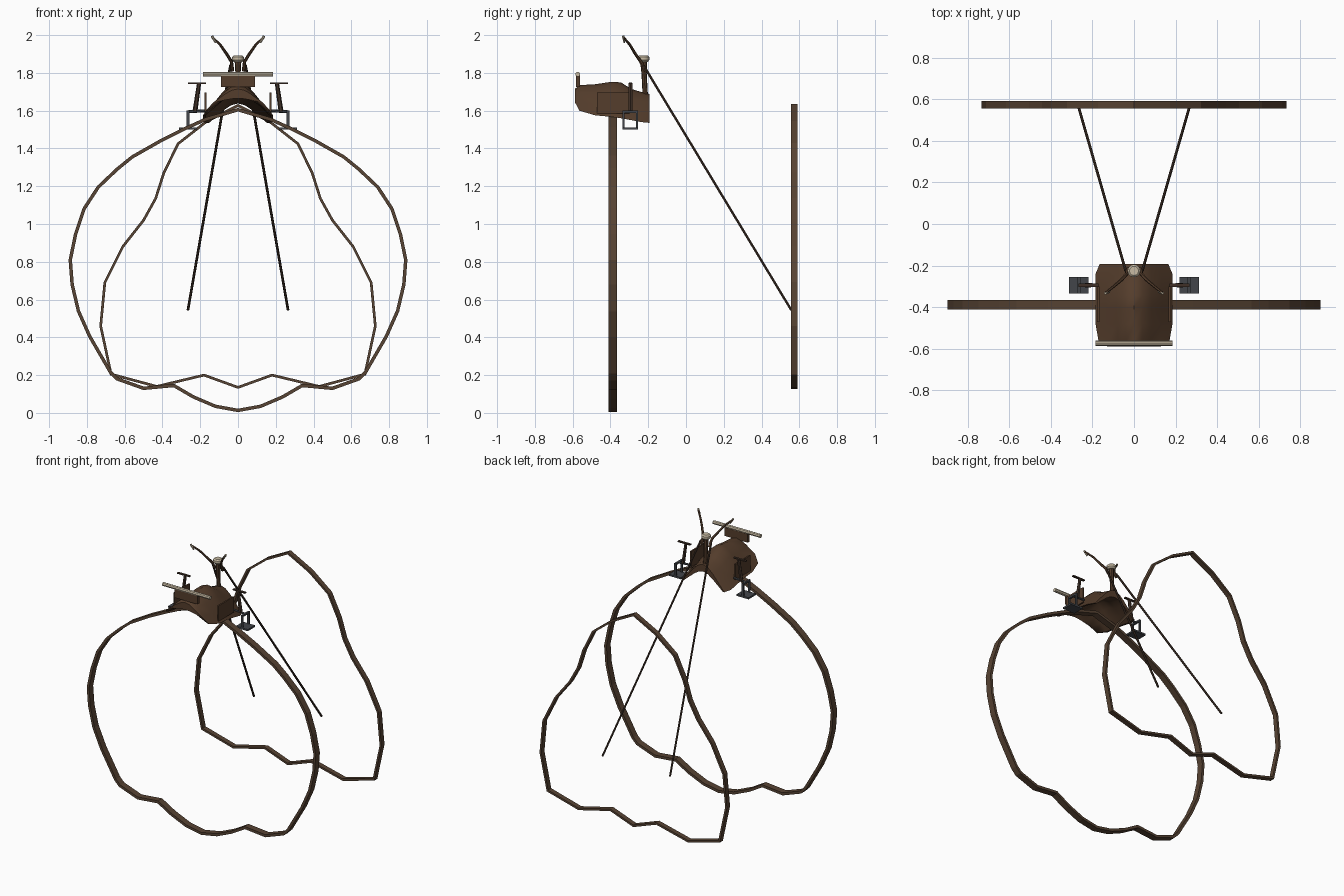
import bpy, bmesh, math
from mathutils import Vector

if "Cube" in bpy.data.objects:
    bpy.data.objects.remove(bpy.data.objects["Cube"])


def mat(name, rgb):
    m = bpy.data.materials.new(name)
    m.diffuse_color = (*rgb, 1)
    m.use_nodes = True
    m.node_tree.nodes["Principled BSDF"].inputs["Base Color"].default_value = m.diffuse_color
    return m


WOOD = mat("brown wood", (0.095, 0.056, 0.033))
LEATHER = mat("brown leather", (0.090, 0.047, 0.025))
DARK = mat("dark brown", (0.050, 0.030, 0.020))
IRON = mat("grey iron", (0.055, 0.060, 0.068))
BONE = mat("cream bone", (0.58, 0.50, 0.37))


def finish(name, bm, m, smooth=False):
    bmesh.ops.recalc_face_normals(bm, faces=bm.faces)
    me = bpy.data.meshes.new(name)
    bm.to_mesh(me)
    bm.free()
    me.materials.append(m)
    ob = bpy.data.objects.new(name, me)
    bpy.context.collection.objects.link(ob)
    if smooth:
        bpy.ops.object.select_all(action='DESELECT')
        ob.select_set(True)
        bpy.context.view_layer.objects.active = ob
        bpy.ops.object.shade_smooth_by_angle(angle=math.radians(35))
    return ob


def box(name, lo, hi, m):
    bm = bmesh.new()
    bmesh.ops.create_cube(bm, size=1)
    for v in bm.verts:
        v.co = [(a + b) / 2 + c * (b - a) for a, b, c in zip(lo, hi, v.co)]
    return finish(name, bm, m)


def tube(name, pts, radii, m, sides=8):
    """Round tube through points with one radius per point."""
    bm = bmesh.new()
    pts = [Vector(p) for p in pts]
    rings = []
    for i, p in enumerate(pts):
        d = (pts[min(i + 1, len(pts) - 1)] - pts[max(i - 1, 0)]).normalized()
        a = d.cross(Vector((0, 1, 0)) if abs(d.y) < 0.9 else Vector((1, 0, 0))).normalized()
        b = d.cross(a)
        rings.append([bm.verts.new(p + radii[i] * (a * math.cos(t) + b * math.sin(t)))
                      for t in (2 * math.pi * k / sides for k in range(sides))])
    for r, s in zip(rings, rings[1:]):
        for k in range(sides):
            n = (k + 1) % sides
            bm.faces.new((r[k], r[n], s[n], s[k]))
    bm.faces.new(rings[0])
    bm.faces.new(rings[-1])
    return finish(name, bm, m, sides > 4)


def hoop(name, half, y, width, thick, m):
    """Closed flat band; half outline runs from top centre to bottom centre."""
    pts = [Vector(p) for p in half + [(-x, z) for x, z in half[-2:0:-1]]]
    n = len(pts)
    bm = bmesh.new()
    rings = []
    for i, p in enumerate(pts):
        d1 = (p - pts[i - 1]).normalized()
        d2 = (pts[(i + 1) % n] - p).normalized()
        t = (d1 + d2).normalized()
        o = Vector((-t.y, t.x)) * thick / 2 / max(0.6, t.dot(d1))
        rings.append([bm.verts.new((p.x + s * o.x, y + w * width / 2, p.y + s * o.y))
                      for s, w in ((1, -1), (1, 1), (-1, 1), (-1, -1))])
    for i in range(n):
        r, s = rings[i - 1], rings[i]
        for k in range(4):
            j = (k + 1) % 4
            bm.faces.new((r[k], r[j], s[j], s[k]))
    return finish(name, bm, m)


# Front and rear hoops
hoop("front_hoop", [(0, 1.605), (.10, 1.575), (.17, 1.555), (.28, 1.505), (.41, 1.44),
                    (.56, 1.355), (.64, 1.29), (.74, 1.195), (.815, 1.08), (.86, .945),
                    (.888, .81), (.878, .68), (.845, .54), (.785, .405), (.675, .215),
                    (.64, .18), (.50, .13), (.34, .145), (.237, .085), (.12, .035), (0, .013)],
     -.388, .046, .018, WOOD)
hoop("rear_hoop", [(0, 1.628), (.17, 1.54), (.317, 1.425), (.393, 1.27), (.436, 1.135),
                   (.50, 1.02), (.61, .88), (.705, .69), (.727, .46), (.672, .205),
                   (.43, .14), (.18, .20), (0, .135)],
     .573, .035, .014, WOOD)

# Arched saddle shell: stations of y, ridge height, half width, edge height
stations = [(-.588, 1.715, .13, 1.645), (-.565, 1.735, .17, 1.60), (-.48, 1.74, .185, 1.575),
            (-.40, 1.752, .185, 1.568), (-.345, 1.75, .185, 1.56), (-.29, 1.715, .185, 1.55),
            (-.24, 1.70, .185, 1.54), (-.192, 1.688, .165, 1.535)]
arch = [(0, 0), (.22, .08), (.45, .30), (.72, .64), (1, 1)]
profile = [(-f, d) for f, d in arch[:0:-1]] + arch
bm = bmesh.new()
top, low = [], []
for y, ridge, hw, edge in stations:
    top.append([bm.verts.new((f * hw, y, ridge + (edge - ridge) * d)) for f, d in profile])
    low.append([bm.verts.new((f * hw * .93, y, ridge - .05 + (edge - ridge + .05) * d))
                for f, d in profile])
N, M = len(stations), len(profile)
for g in (top, low):
    for i in range(N - 1):
        for j in range(M - 1):
            bm.faces.new((g[i][j], g[i][j + 1], g[i + 1][j + 1], g[i + 1][j]))
for i in (0, N - 1):
    for j in range(M - 1):
        bm.faces.new((top[i][j], top[i][j + 1], low[i][j + 1], low[i][j]))
for j in (0, M - 1):
    for i in range(N - 1):
        bm.faces.new((top[i][j], top[i + 1][j], low[i + 1][j], low[i][j]))
finish("saddle", bm, LEATHER, True)

# Front grip with its mounting block
box("grip_block", (-.09, -.582, 1.725), (.09, -.562, 1.785), LEATHER)
tube("front_grip", [(-.185, -.573, 1.793), (.185, -.573, 1.793)], [.013, .013], BONE)

# Rear post and knob
tube("knob_post", [(0, -.215, 1.67), (0, -.222, 1.80), (0, -.225, 1.865)],
     [.014, .014, .018], LEATHER)
tube("knob", [(0, -.225, 1.858), (0, -.225, 1.868), (0, -.225, 1.884), (0, -.225, 1.892)],
     [.022, .031, .031, .022], BONE, 12)

for s, side in ((-1, "left"), (1, "right")):
    # Trailing pole
    tube(side + "_pole", [(s * .04, -.225, 1.84), (s * .265, .557, .545)],
         [.007, .007], DARK, 6)
    # Curved horn with pale tip
    tube(side + "_horn", [(s * .03, -.215, 1.81), (s * .035, -.24, 1.86), (s * .06, -.268, 1.90),
                          (s * .095, -.298, 1.95), (s * .135, -.33, 1.987)],
         [.010, .009, .008, .007, .006], LEATHER, 6)
    tube(side + "_horn_tip", [(s * .138, -.333, 1.995), (s * .118, -.326, 1.96)],
         [.007, .005], BONE, 6)
    # Side flap
    box(side + "_flap", (s * .172 - .005, -.47, 1.585), (s * .172 + .005, -.30, 1.695), LEATHER)
    # Lever with cross bar
    tube(side + "_lever", [(s * .228, -.294, 1.595), (s * .206, -.294, 1.745)],
         [.013, .011], DARK, 6)
    box(side + "_lever_bar", (s * .218 - .048, -.302, 1.740), (s * .218 + .048, -.286, 1.748), DARK)
    tube(side + "_lever_link", [(s * .17, -.294, 1.60), (s * .265, -.294, 1.594)],
         [.008, .008], IRON, 6)
    # Stirrup: tread plate, two uprights and a top bar
    x = s * .265
    box(side + "_stirrup_tread", (x - .047, -.335, 1.50), (x + .047, -.255, 1.512), IRON)
    box(side + "_stirrup_top", (x - .007, -.335, 1.588), (x + .007, -.255, 1.60), IRON)
    for k, y in enumerate((-.335, -.265)):
        box(f"{side}_stirrup_upright_{k}", (x - .007, y, 1.505), (x + .007, y + .01, 1.59), IRON)
